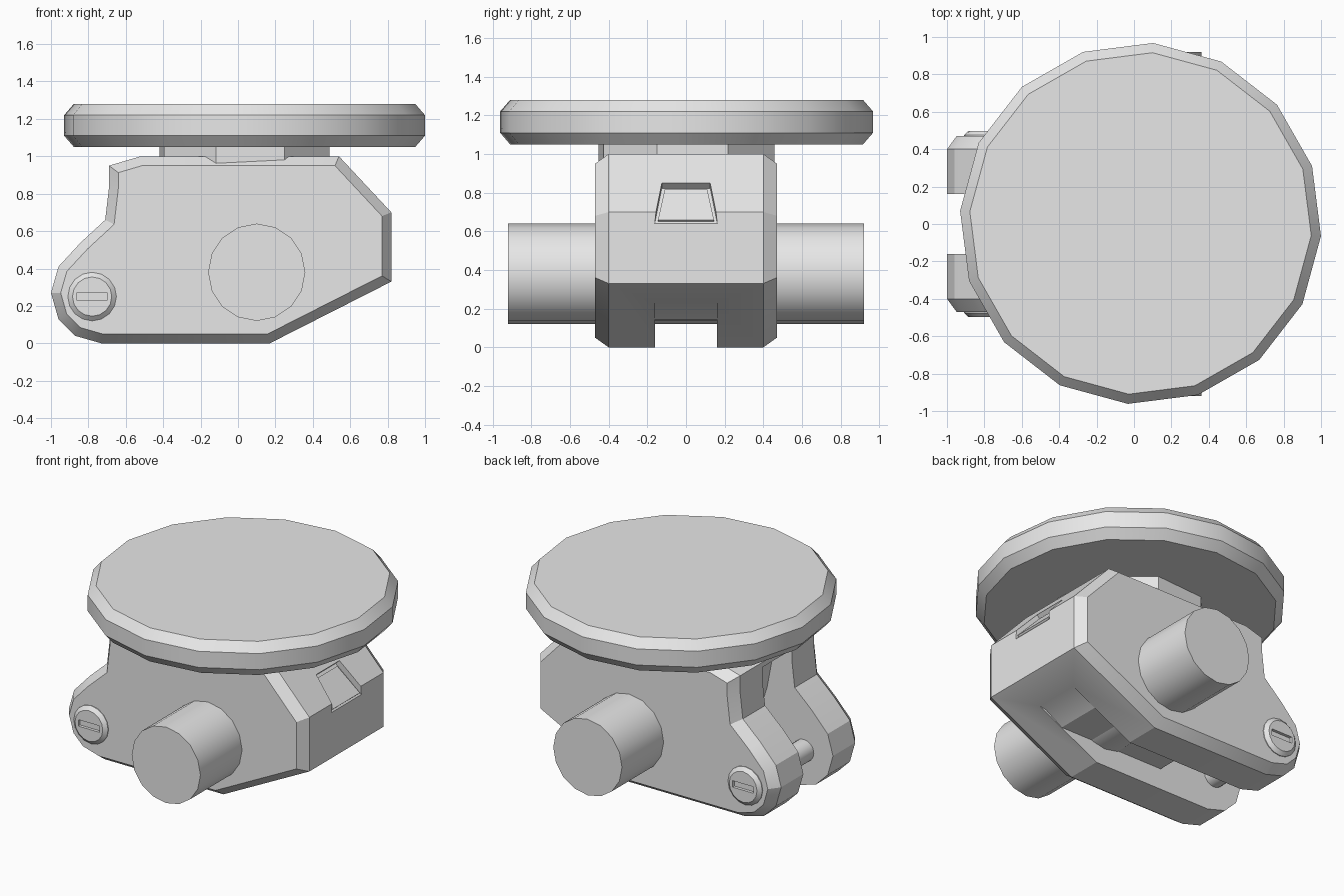
import bpy, bmesh, math
from mathutils import Vector

default = bpy.data.objects.get("Cube")
if default:
    bpy.data.objects.remove(default, do_unlink=True)

metal = bpy.data.materials.new("light_grey_metal")
metal.use_nodes = True
GREY = (0.8, 0.8, 0.8, 1)
metal.diffuse_color = GREY
metal.node_tree.nodes["Principled BSDF"].inputs["Base Color"].default_value = GREY


def loft(name, rings):
    """Solid through matching closed rings of points, capped at both ends."""
    bm = bmesh.new()
    loops = [[bm.verts.new(p) for p in ring] for ring in rings]
    count = len(loops[0])
    for a, b in zip(loops, loops[1:]):
        for i in range(count):
            j = (i + 1) % count
            bm.faces.new((a[i], a[j], b[j], b[i]))
    bm.faces.new(loops[0])
    bm.faces.new(loops[-1])
    bmesh.ops.recalc_face_normals(bm, faces=bm.faces)
    mesh = bpy.data.meshes.new(name)
    bm.to_mesh(mesh)
    bm.free()
    mesh.materials.append(metal)
    obj = bpy.data.objects.new(name, mesh)
    bpy.context.collection.objects.link(obj)
    return obj


def activate(obj):
    bpy.ops.object.select_all(action="DESELECT")
    obj.select_set(True)
    bpy.context.view_layer.objects.active = obj


def cut(target, cutter):
    """Subtract the cutter and throw it away."""
    cutter.hide_render = True
    activate(target)
    mod = target.modifiers.new("cut", "BOOLEAN")
    mod.operation = "DIFFERENCE"
    mod.solver = "EXACT"
    mod.object = cutter
    bpy.ops.object.modifier_apply(modifier=mod.name)
    bpy.data.objects.remove(cutter, do_unlink=True)


def smooth(obj):
    activate(obj)
    bpy.ops.object.shade_smooth_by_angle(angle=math.radians(25))


def side_ring(profile, y):
    return [(x, y, z) for x, z in profile]


def circle(sides, radius, cx, cy, start=0):
    angles = [math.radians(start) + math.tau * i / sides for i in range(sides)]
    return [(cx + radius * math.cos(a), cy + radius * math.sin(a)) for a in angles]


def inset(profile, d):
    """Move every edge of a counter-clockwise outline inward by d."""
    pts = [Vector(p) for p in profile]
    result = []
    for i, p in enumerate(pts):
        e1 = (p - pts[i - 1]).normalized()
        e2 = (pts[(i + 1) % len(pts)] - p).normalized()
        n1, n2 = Vector((-e1.y, e1.x)), Vector((-e2.y, e2.x))
        result.append(p + (n1 + n2) * d / (1 + n1.dot(n2)))
    return result


# Housing with chamfered side outlines
outline = [(-0.73, 0), (0.17, 0), (0.82, 0.33), (0.82, 0.7), (0.54, 1),
           (-0.52, 1), (-0.69, 0.95), (-0.69, 0.83), (-0.71, 0.66),
           (-0.84, 0.54), (-0.96, 0.41), (-1, 0.27), (-0.96, 0.13), (-0.87, 0.04)]
inner = inset(outline, 0.05)
housing = loft("housing", [side_ring(inner, -0.47), side_ring(outline, -0.4),
                           side_ring(outline, 0.4), side_ring(inner, 0.47)])

# Central slot that leaves a fork of two arms
slot = [(0.9, -0.1), (0.65, 0.235), (0.58, 0.225), (0.45, 0.145), (-0.35, 0.145),
        (-0.5, 0.6), (-0.55, 0.86), (-0.7, 0.92), (-1.2, 0.92), (-1.2, -0.1)]
cut(housing, loft("slot_cutter", [side_ring(slot, -0.16), side_ring(slot, 0.16)]))

# Tapered hatch sunk into the sloped face
down = Vector((0.28, 0, -0.3)).normalized()
out = Vector((-down.z, 0, down.x))
corner = Vector((0.68, 0, 0.85))


def hatch(name, s0, s1, w0, w1, low, high):
    quad = [(s0, -w0), (s1, -w1), (s1, w1), (s0, w0)]
    return loft(name, [[corner + down * s + out * h + Vector((0, w, 0))
                        for s, w in quad] for h in (low, high)])


cut(housing, hatch("hatch_cutter", 0, 0.27, 0.125, 0.165, -0.04, 0.08))
smooth(housing)
hatch("hatch_plate", 0.02, 0.235, 0.11, 0.145, -0.05, -0.027)

# Cross axle through the housing
axle = circle(16, 0.26, 0.1, 0.38)
smooth(loft("axle", [side_ring(axle, -0.92), side_ring(axle, 0.92)]))

# Pin between the fork arms, with a slotted screw head on each side
PIN = (-0.78, 0.25)
pin = circle(16, 0.075, *PIN)
smooth(loft("fork_pin", [side_ring(pin, -0.2), side_ring(pin, 0.2)]))
groove = [(PIN[0] + a * 0.08, PIN[1] + b * 0.022)
          for a, b in ((-1, -1), (1, -1), (1, 1), (-1, 1))]
for side, label in ((-1, "front"), (1, "back")):
    head = loft(label + "_screw_head",
                [side_ring(circle(16, r, *PIN), side * y)
                 for r, y in ((0.13, 0.44), (0.13, 0.475), (0.105, 0.497))])
    cut(head, loft("groove_cutter", [side_ring(groove, side * y) for y in (0.477, 0.55)]))
    smooth(head)


# Neck and round top plate
def flat_ring(sides, radius, z, start):
    return [(x, y, z) for x, y in circle(sides, radius, 0.035, 0.003, start)]


loft("neck", [flat_ring(8, 0.48, z, 26.5) for z in (0.92, 1.07)])
smooth(loft("top_plate", [flat_ring(16, r, z, -4) for r, z in
                          ((0.915, 1.05), (0.967, 1.11), (0.967, 1.22), (0.915, 1.28))]))
